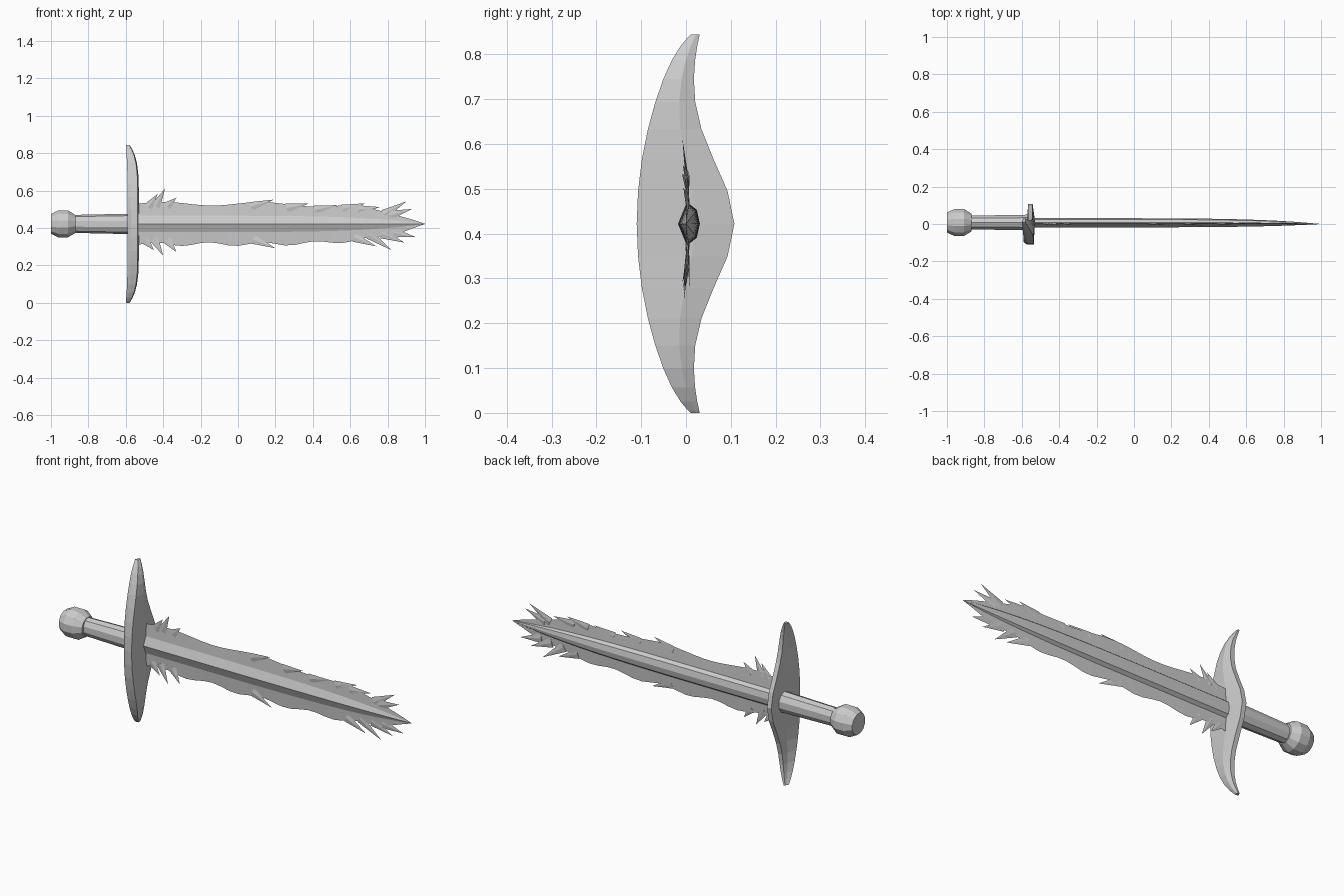
import bpy, bmesh, math, random
from mathutils import Vector

cube = bpy.data.objects.get("Cube")
if cube:
    bpy.data.objects.remove(cube)

random.seed(4)
MIDDLE = 0.422  # height of the sword's long axis
BLADE_START, BLADE_LENGTH = -0.55, 1.55

steel = bpy.data.materials.new("plain_grey")
steel.use_nodes = True
grey = (0.6, 0.6, 0.6, 1)
steel.diffuse_color = grey
steel.node_tree.nodes["Principled BSDF"].inputs["Base Color"].default_value = grey


def finish(name, bm):
    """Turn a bmesh into a flat-shaded grey object."""
    bmesh.ops.recalc_face_normals(bm, faces=bm.faces)
    mesh = bpy.data.meshes.new(name)
    bm.to_mesh(mesh)
    bm.free()
    mesh.materials.append(steel)
    bpy.context.collection.objects.link(bpy.data.objects.new(name, mesh))


def loft(name, rings):
    """Skin a list of closed rings and cap both ends."""
    bm = bmesh.new()
    loops = [[bm.verts.new(point) for point in ring] for ring in rings]
    for first, second in zip(loops, loops[1:]):
        for i in range(len(first)):
            bm.faces.new((first[i - 1], first[i], second[i], second[i - 1]))
    bm.faces.new(loops[0])
    bm.faces.new(loops[-1])
    finish(name, bm)


def turned(name, profile, sides, flatness):
    """Lathe (x, radius) pairs around the long axis."""
    angles = [math.tau * (i + 0.5) / sides for i in range(sides)]
    loft(name, [
        [(x, 0.008 + flatness * radius * math.cos(a), MIDDLE + radius * math.sin(a)) for a in angles]
        for x, radius in profile
    ])


# Pommel and grip
turned("pommel", [(-1, 0.055), (-0.96, 0.075), (-0.91, 0.075), (-0.87, 0.05)], sides=12, flatness=1)
turned("grip", [(-0.88, 0.048), (-0.56, 0.055)], sides=10, flatness=0.8)


def guard_ring(u):
    """Crossguard section; u runs from the lower tip to the upper tip."""
    arm = abs(u)
    front = -0.11 + 0.1 * arm**2 + 0.02 * arm**12
    back = 0.1 * math.exp(-5 * arm**2) + 0.03 * arm**4 + 0.008 * (1 - arm)
    left = -0.59 - 0.01 * arm**4
    right = -0.53 - 0.05 * arm**6
    depth = back - front
    width = right - left
    # Thick strip in front, narrow ridge behind
    section = [(0, 0.06), (0.3, 0), (0.9, 0), (1, 0.6), (0.8, 1), (0.4, 1), (0.3, 0.6)]
    return [(left + a * width, front + b * depth, MIDDLE * (1 + u)) for a, b in section]


steps = 9
loft("crossguard", [guard_ring(math.sin(math.pi / 2 * i / steps)) for i in range(-steps, steps + 1)])


def taper(x, power):
    return max(0.01, 1 - ((x - BLADE_START) / BLADE_LENGTH) ** power)


def reach(x, side):
    """Distance of the ragged edge from the axis, above or below."""
    if side > 0:
        wave = math.cos(12 * (x + 0.4))
    else:
        wave = math.cos(22 * (x + 0.3))
    return (0.108 + 0.01 * wave) * taper(x, 6)


def blade_ring(x):
    """Thin plate with a low ridge in front and a rounded rib behind."""
    t = taper(x, 5)
    rib = 0.044 * t
    section = [(reach(x, 1), 0.004 * t), (rib, 0), (0, -0.018 * t), (-rib, 0), (-reach(x, -1), 0.004 * t)]
    for i in range(5):
        a = math.pi * i / 4
        section.append((-rib * math.cos(a), t * (0.008 + 0.023 * math.sin(a))))
    return [(x, y, MIDDLE + z) for z, y in section]


stations = 31
loft("blade", [blade_ring(BLADE_START + BLADE_LENGTH * i / stations) for i in range(stations + 1)])

# Jagged splinters: tip x and distance from the axis, for each edge
upper_tips = [(-0.43, 0.16), (-0.39, 0.19), (-0.33, 0.14), (0.19, 0.13), (0.38, 0.11),
              (0.53, 0.1), (0.68, 0.11), (0.76, 0.09), (0.9, 0.12), (0.93, 0.08)]
lower_tips = [(-0.45, 0.14), (-0.4, 0.17), (-0.33, 0.15), (0.2, 0.13),
              (0.74, 0.12), (0.82, 0.14), (0.89, 0.1), (0.95, 0.07)]

bm = bmesh.new()
for side, tips in ((1, upper_tips), (-1, lower_tips)):
    for x, height in tips:
        root_x = x - (0.05 if x < 0 else 0.12)
        root = Vector((root_x, 0.003, MIDDLE + side * 0.8 * reach(root_x, side)))
        tip = Vector((x, random.uniform(-0.01, 0.01), MIDDLE + side * height))
        across = (tip - root).normalized().cross(Vector((0, 1, 0))) * 0.025
        thick = Vector((0, 0.004, 0))
        base = [bm.verts.new(p) for p in (root + across, root + thick, root - across, root - thick)]
        point = bm.verts.new(tip)
        bm.faces.new(base)
        for i in range(4):
            bm.faces.new((base[i - 1], base[i], point))
finish("blade_splinters", bm)
